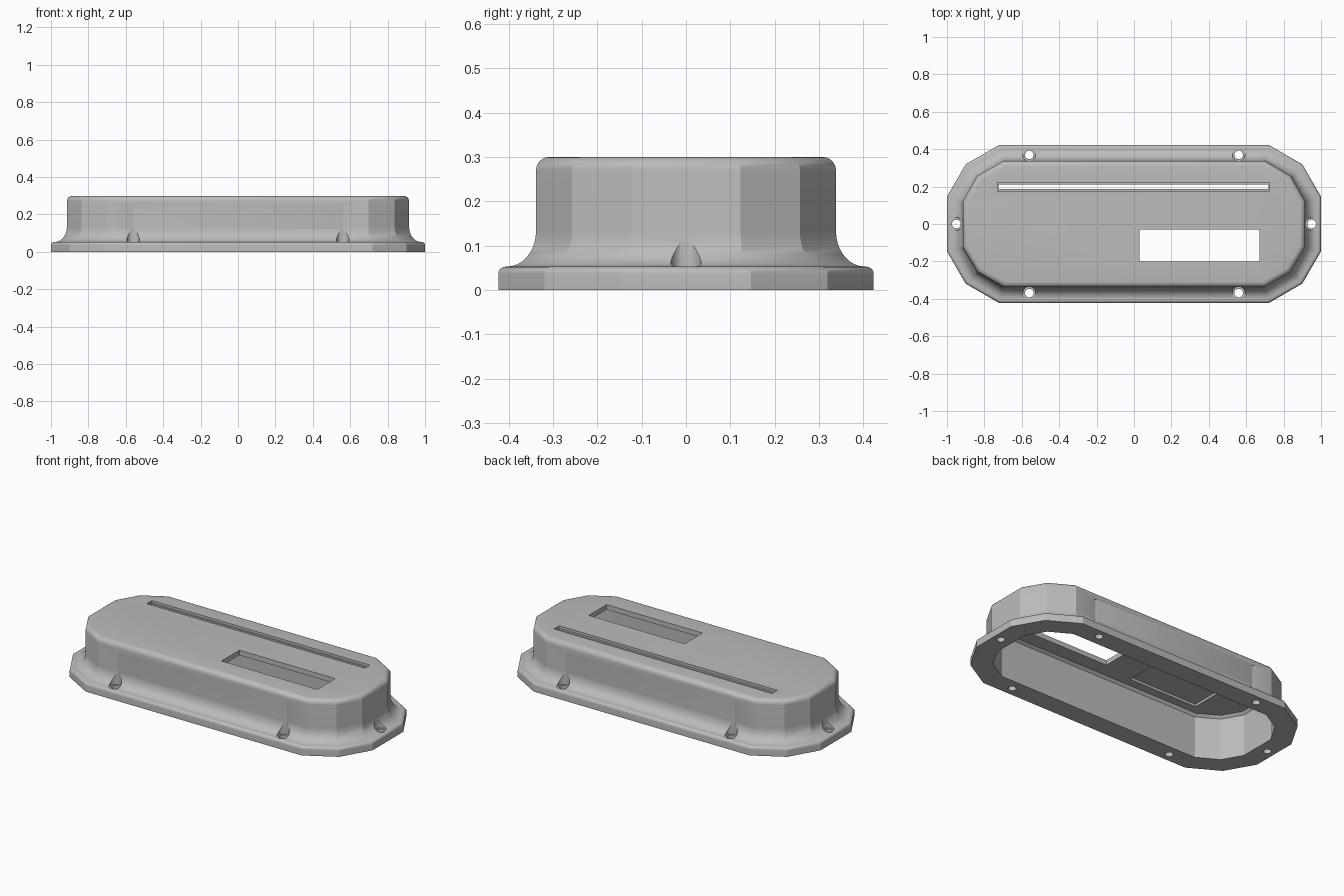
import bpy, bmesh, math
from math import radians, sin, cos
from mathutils import Matrix, Vector

if "Cube" in bpy.data.objects:
    bpy.data.objects.remove(bpy.data.objects["Cube"], do_unlink=True)

grey = bpy.data.materials.new("plain_grey")
grey.use_nodes = True
colour = (0.5, 0.5, 0.5, 1)
grey.diffuse_color = colour
grey.node_tree.nodes["Principled BSDF"].inputs["Base Color"].default_value = colour

# Corner of the outline and the mitre direction of each point
CORNER = [(1.0, 0.146), (0.9, 0.319), (0.72, 0.423)]
T, M = math.tan(radians(15)), cos(radians(45)) / cos(radians(15))
MITRE = [(1, T), (M, M), (T, 1)]


def outline(inset):
    """Twelve-sided outline, moved inwards by an even distance."""
    quarter = [(p[0] - m[0] * inset, p[1] - m[1] * inset) for p, m in zip(CORNER, MITRE)]
    half = quarter + [(-x, y) for x, y in reversed(quarter)]
    return half + [(-x, -y) for x, y in half]


def arc(centre, radius_d, radius_z, start, end, steps):
    """Elliptical arc in the (inset, height) plane."""
    angles = [radians(start + (end - start) * i / steps) for i in range(steps + 1)]
    return [(centre[0] + radius_d * cos(a), centre[1] + radius_z * sin(a)) for a in angles]


def finish(bm, name):
    bmesh.ops.recalc_face_normals(bm, faces=bm.faces)
    mesh = bpy.data.meshes.new(name)
    bm.to_mesh(mesh)
    bm.free()
    mesh.materials.append(grey)
    obj = bpy.data.objects.new(name, mesh)
    bpy.context.collection.objects.link(obj)
    return obj


def add_box(bm, x0, x1, y0, y1, z0, z1):
    size = Vector((x1 - x0, y1 - y0, z1 - z0))
    middle = Vector((x0 + x1, y0 + y1, z0 + z1)) / 2
    bmesh.ops.create_cube(bm, size=1, matrix=Matrix.LocRotScale(middle, None, size))


def add_cylinders(bm, radius, z0, z1):
    for x, y in HOLES:
        bmesh.ops.create_cone(bm, cap_ends=True, segments=32, radius1=radius, radius2=radius,
                              depth=z1 - z0, matrix=Matrix.Translation((x, y, (z0 + z1) / 2)))


# Shell section: hollow inside, rounded flange, sweeping fillet, wall, rounded top
CEILING = 0.27
WALL = 0.085
section = [(0.135, CEILING), (0.12, CEILING - 0.015), (0.12, 0), (0, 0)]
section += arc((0.017, 0.036), 0.017, 0.017, 180, 90, 5)
# The fillet is concave: its centre lies outside the wall, above the flange
section += arc((0.02, 0.133), WALL - 0.02, 0.08, -90, 0, 9)[1:]
section += arc((WALL + 0.03, 0.27), 0.03, 0.03, 180, 90, 6)

bm = bmesh.new()
loops = [[bm.verts.new((x, y, z)) for x, y in outline(d)] for d, z in section]
for low, high in zip(loops, loops[1:]):
    for i in range(len(low)):
        j = (i + 1) % len(low)
        bm.faces.new((low[i], low[j], high[j], high[i]))
bm.faces.new(loops[0])
bm.faces.new(loops[-1])
housing = finish(bm, "housing")

# Screw holes on the flange
HOLES = [(x, y) for x in (-0.56, 0.56) for y in (-0.37, 0.37)] + [(-0.95, 0), (0.95, 0)]

# Through cuts: screw bores, display window, narrow slot
bm = bmesh.new()
add_cylinders(bm, 0.023, -0.1, 0.2)
add_box(bm, 0.03, 0.67, -0.2, -0.03, 0.2, 0.4)
add_box(bm, -0.725, 0.72, 0.187, 0.211, 0.2, 0.4)
through = finish(bm, "through_cutter")

# Partial cuts: screw head seats, slot recess, pocket under the ceiling
bm = bmesh.new()
add_cylinders(bm, 0.034, 0.05, 0.25)
add_box(bm, -0.73, 0.725, 0.173, 0.222, 0.285, 0.4)
add_box(bm, -0.635, -0.17, -0.235, -0.005, 0.2, CEILING + 0.015)
partial = finish(bm, "partial_cutter")

bpy.ops.object.select_all(action='DESELECT')
housing.select_set(True)
bpy.context.view_layer.objects.active = housing
for cutter in (through, partial):
    cutter.hide_render = True
    cut = housing.modifiers.new(cutter.name, 'BOOLEAN')
    cut.operation = 'DIFFERENCE'
    cut.solver = 'EXACT'
    cut.object = cutter
    bpy.ops.object.modifier_apply(modifier=cut.name)
    bpy.data.objects.remove(cutter, do_unlink=True)

bpy.ops.object.shade_smooth_by_angle(angle=radians(25))
